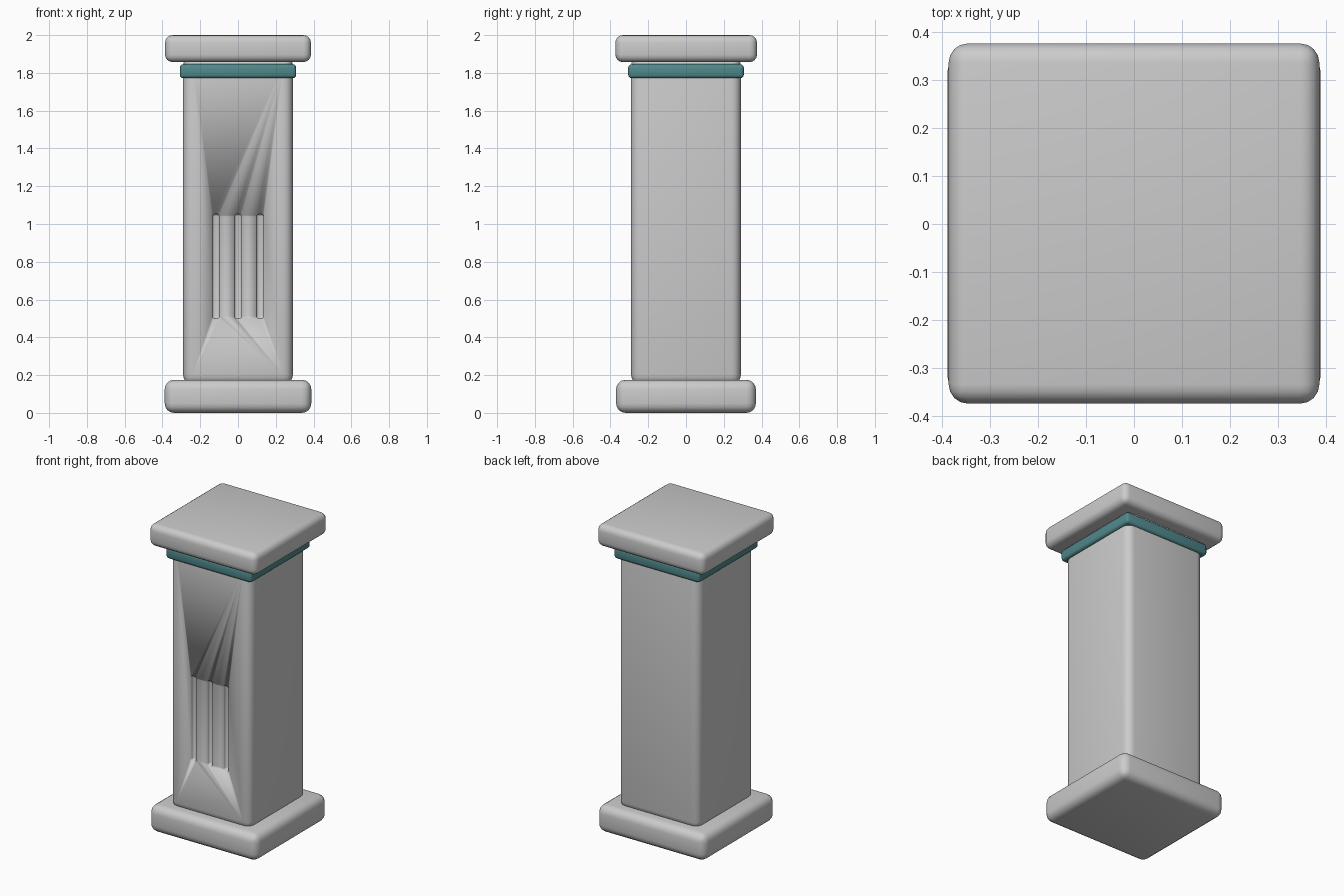
import bpy

if "Cube" in bpy.data.objects:
    bpy.data.objects.remove(bpy.data.objects["Cube"])


def rounded_box(name, x, y, z, radius, segments=4):
    """Box from (min, max) ranges with rounded edges and smooth shading."""
    bpy.ops.mesh.primitive_cube_add(
        size=1, location=((x[0] + x[1]) / 2, (y[0] + y[1]) / 2, (z[0] + z[1]) / 2))
    ob = bpy.context.object
    ob.name = name
    ob.scale = (x[1] - x[0], y[1] - y[0], z[1] - z[0])
    bpy.ops.object.transform_apply(location=False, rotation=False, scale=True)
    bevel = ob.modifiers.new("round_edges", 'BEVEL')
    bevel.width = radius
    bevel.segments = segments
    bpy.ops.object.modifier_apply(modifier=bevel.name)
    bpy.ops.object.shade_smooth()
    return ob


# Base and cap slabs
rounded_box("base", (-0.388, 0.388), (-0.37, 0.37), (0, 0.175), 0.05)
rounded_box("cap", (-0.386, 0.386), (-0.374, 0.376), (1.857, 2.0), 0.04)

# Shaft, running slightly into base and cap
shaft = rounded_box("shaft", (-0.29, 0.29), (-0.29, 0.29), (0.15, 1.89), 0.05)

# Three vertical grooves cut into the front
for i in range(3):
    cx = (i - 1) * 0.117
    cutter = rounded_box("groove_cutter", (cx - 0.019, cx + 0.019),
                         (-0.32, -0.265), (0.5, 1.052), 0.012, 3)
    cut = shaft.modifiers.new("groove", 'BOOLEAN')
    cut.operation = 'DIFFERENCE'
    cut.solver = 'EXACT'
    cut.object = cutter
    bpy.context.view_layer.objects.active = shaft
    bpy.ops.object.modifier_apply(modifier=cut.name)
    bpy.data.objects.remove(cutter)

# Teal collar band
band = rounded_box("collar_band", (-0.308, 0.308), (-0.306, 0.306), (1.772, 1.846), 0.018, 3)
teal = bpy.data.materials.new("teal")
teal.diffuse_color = (0.08, 0.25, 0.26, 1)
teal.use_nodes = True
teal.node_tree.nodes["Principled BSDF"].inputs["Base Color"].default_value = teal.diffuse_color
band.data.materials.append(teal)
